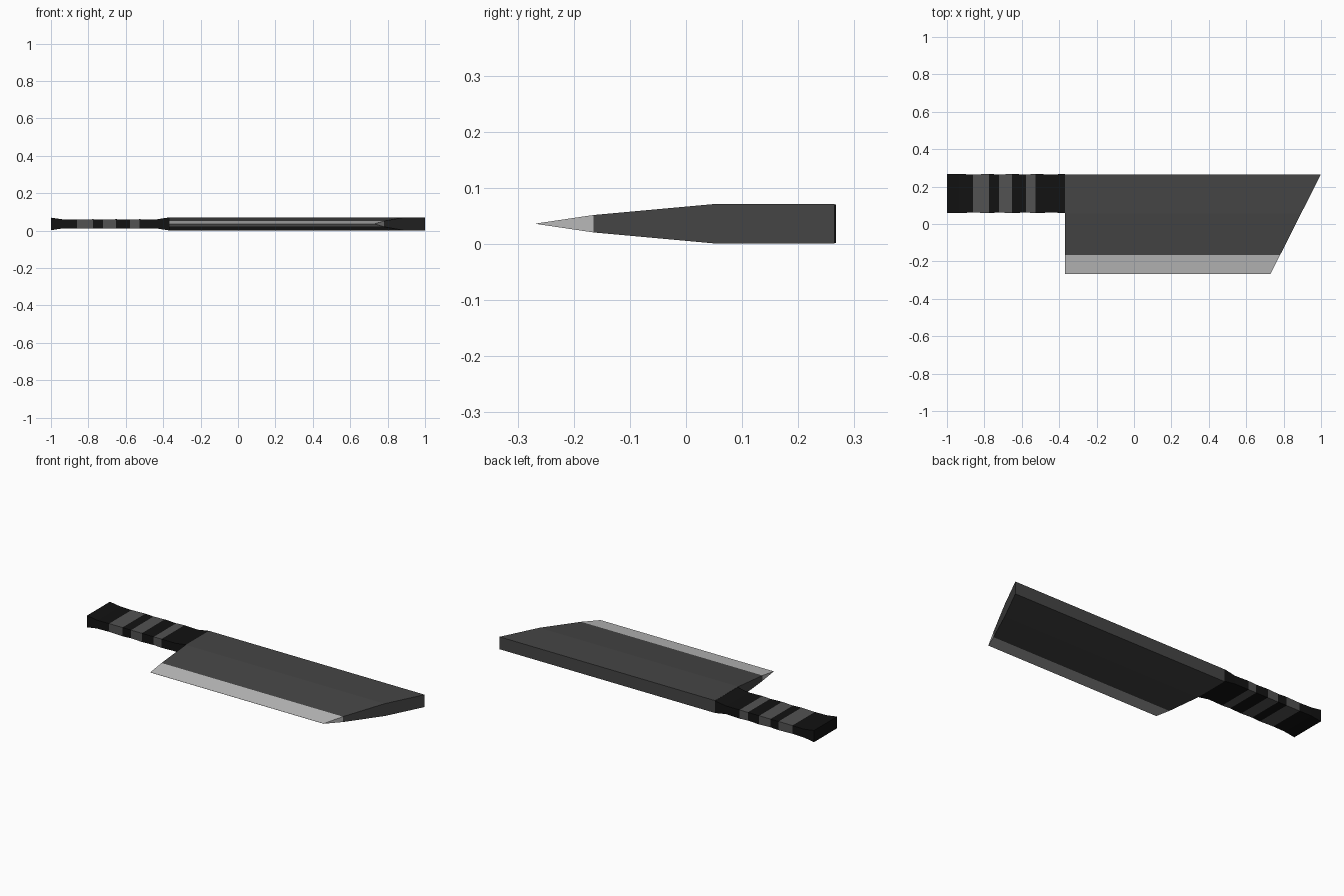
import bpy, bmesh

if "Cube" in bpy.data.objects:
    bpy.data.objects.remove(bpy.data.objects["Cube"])

def material(name, v):
    m = bpy.data.materials.new(name)
    m.diffuse_color = (v, v, v, 1)
    m.use_nodes = True
    m.node_tree.nodes["Principled BSDF"].inputs["Base Color"].default_value = m.diffuse_color
    return m

steel = material("dark_steel", 0.06)
edge = material("ground_edge", 0.5)
black = material("black_grip", 0.006)
grey = material("grey_band", 0.085)

def loft(name, rings, mats, pick):
    """Skin matching rings of points, cap both ends, colour faces by pick(ring, side)."""
    bm = bmesh.new()
    vs = [[bm.verts.new(p) for p in ring] for ring in rings]
    n = len(rings[0])
    for i in range(len(vs) - 1):
        for j in range(n):
            k = (j + 1) % n
            f = bm.faces.new((vs[i][j], vs[i][k], vs[i + 1][k], vs[i + 1][j]))
            f.material_index = pick(i, j)
    bm.faces.new(vs[0][::-1]).material_index = pick(0, 0)
    bm.faces.new(vs[-1]).material_index = pick(len(vs) - 2, 0)
    bmesh.ops.recalc_face_normals(bm, faces=bm.faces)
    me = bpy.data.meshes.new(name)
    bm.to_mesh(me)
    bm.free()
    for m in mats:
        me.materials.append(m)
    ob = bpy.data.objects.new(name, me)
    bpy.context.collection.objects.link(ob)
    return ob

MID = 0.036
TIP_X = lambda y: 0.73 + 0.27 * (y + 0.267) / 0.534   # slanted blade end

# Blade: sections across the width, from the spine to the sharp edge
sections = [(0.265, 0.0355), (0.055, 0.0355), (-0.165, 0.0155), (-0.267, 0.0004)]
rings = [[(-0.37, y, MID - h), (TIP_X(y), y, MID - h),
          (TIP_X(y), y, MID + h), (-0.37, y, MID + h)] for y, h in sections]
loft("blade", rings, [steel, edge], lambda i, j: int(i == 2))

# Handle: flared at both ends with gently rippled grip
# station x, half thickness, half width
stations = [(-1.0, 0.0335, 0.104), (-0.936, 0.024, 0.104), (-0.861, 0.0235, 0.102),
            (-0.775, 0.025, 0.104), (-0.722, 0.0235, 0.102), (-0.652, 0.025, 0.104),
            (-0.578, 0.0235, 0.102), (-0.527, 0.025, 0.104), (-0.44, 0.0235, 0.102),
            (-0.37, 0.0345, 0.104)]
YC = 0.163
rings = [[(x, YC - w, MID - h), (x, YC + w, MID - h),
          (x, YC + w, MID + h), (x, YC - w, MID + h)] for x, h, w in stations]
loft("handle", rings, [black, grey], lambda i, j: int(i in (2, 4, 6)))
